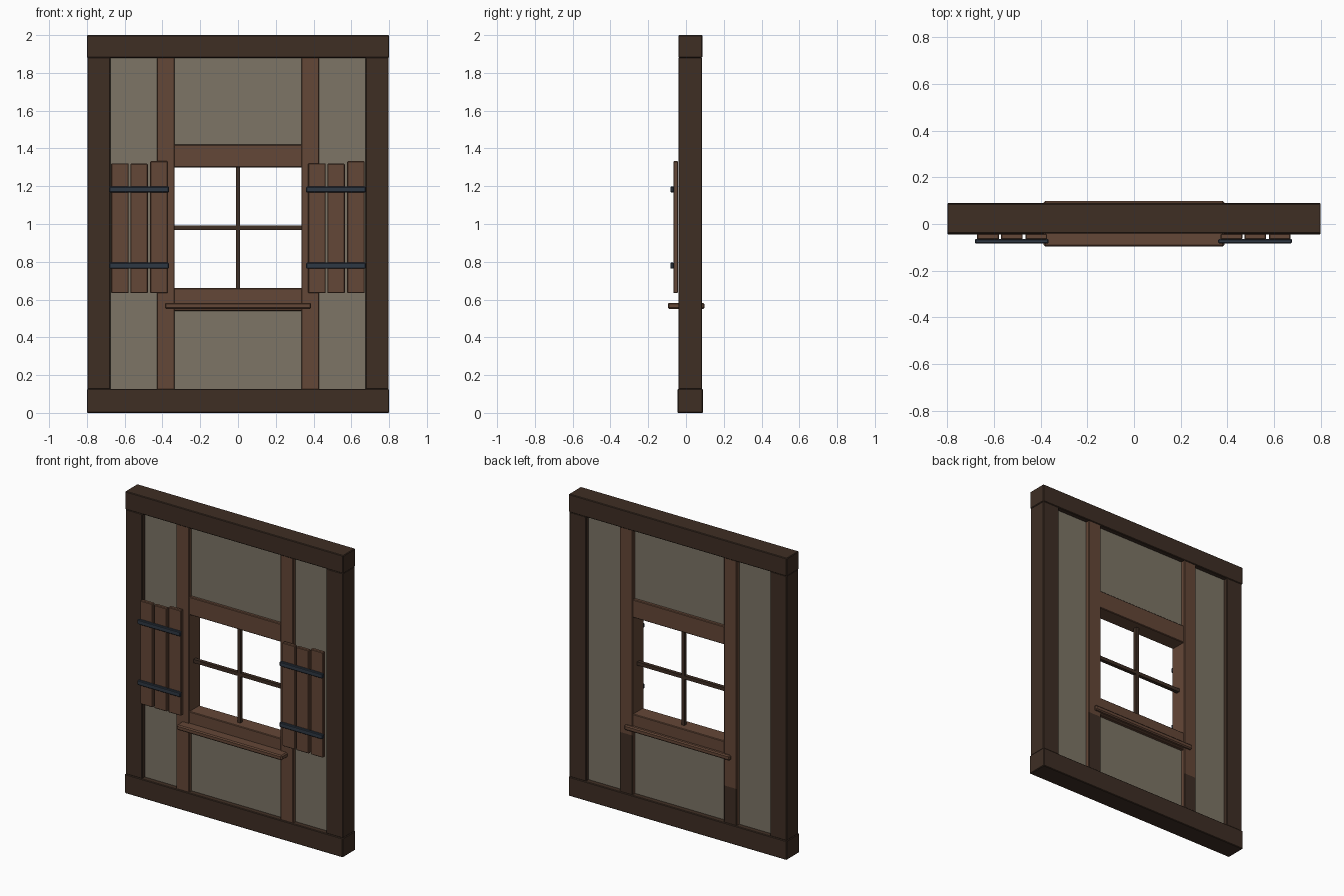
import bpy, bmesh

if "Cube" in bpy.data.objects:
    bpy.data.objects.remove(bpy.data.objects["Cube"])


def material(name, hex_code):
    def lin(c):
        return c / 12.92 if c <= 0.04045 else ((c + 0.055) / 1.055) ** 2.4
    m = bpy.data.materials.new(name)
    rgb = [lin(int(hex_code[i:i + 2], 16) / 255) for i in (0, 2, 4)]
    m.diffuse_color = (*rgb, 1)
    m.use_nodes = True
    m.node_tree.nodes["Principled BSDF"].inputs["Base Color"].default_value = m.diffuse_color
    return m


DARK = material("dark_timber", "3E2E24")
BROWN = material("brown_timber", "644737")
WALL = material("grey_plaster", "7D7566")
IRON = material("blue_iron", "2F3844")


def box(name, x, y, z, mat, bevel=0.004):
    """Box from (min, max) ranges, with chamfered edges."""
    bm = bmesh.new()
    bmesh.ops.create_cube(bm, size=1)
    for v in bm.verts:
        v.co = [r[0] if c < 0 else r[1] for c, r in zip(v.co, (x, y, z))]
    if bevel:
        bmesh.ops.bevel(bm, geom=bm.edges[:], offset=bevel, segments=1, affect='EDGES')
    me = bpy.data.meshes.new(name)
    bm.to_mesh(me)
    bm.free()
    me.materials.append(mat)
    ob = bpy.data.objects.new(name, me)
    bpy.context.collection.objects.link(ob)
    return ob


def darken_back(ob, height):
    """Cut the post at a height and darken its back face below the cut."""
    me = ob.data
    me.materials.append(DARK)
    bm = bmesh.new()
    bm.from_mesh(me)
    bmesh.ops.bisect_plane(bm, geom=bm.verts[:] + bm.edges[:] + bm.faces[:],
                           plane_co=(0, 0, height), plane_no=(0, 0, 1))
    for f in bm.faces:
        if f.normal.y > 0.5 and f.calc_center_median().z < height:
            f.material_index = 1
    bm.to_mesh(me)
    bm.free()


# Heavy outer frame
box("bottom_beam", (-0.8, 0.8), (-0.045, 0.09), (0, 0.127), DARK)
box("top_beam", (-0.8, 0.8), (-0.04, 0.087), (1.88, 2.0), DARK)
for side, s in (("left", -1), ("right", 1)):
    def span(a, b):
        return tuple(sorted((a * s, b * s)))
    box(side + "_outer_post", span(0.675, 0.797), (-0.04, 0.085), (0.125, 1.882), DARK)
    post = box(side + "_window_post", span(0.335, 0.43), (-0.036, 0.082), (0.12, 1.885), BROWN)
    darken_back(post, 0.37 if s < 0 else 0.52)
    box(side + "_wall_panel", span(0.42, 0.685), (-0.01, 0.055), (0.11, 1.89), WALL, 0)

# Plaster above and below the window
box("upper_wall_panel", (-0.345, 0.345), (-0.01, 0.055), (1.40, 1.89), WALL, 0)
box("lower_wall_panel", (-0.345, 0.345), (-0.01, 0.055), (0.11, 0.56), WALL, 0)

# Window rails, sill and glazing bars
box("window_head", (-0.34, 0.34), (-0.03, 0.076), (1.30, 1.42), BROWN)
box("window_bottom_rail", (-0.34, 0.34), (-0.03, 0.076), (0.54, 0.66), BROWN)
box("window_sill", (-0.387, 0.387), (-0.096, 0.098), (0.55, 0.583), BROWN, 0.007)
box("vertical_glazing_bar", (-0.011, 0.011), (0.01, 0.034), (0.65, 1.31), DARK, 0)
box("horizontal_glazing_bar", (-0.34, 0.34), (0.01, 0.034), (0.968, 0.991), DARK, 0)

# Open shutters: three boards and two iron straps each
for side, x0 in (("left", -0.672), ("right", 0.371)):
    for i, (dx, top) in enumerate(((0, 1.321), (0.102, 1.319), (0.207, 1.333))):
        box(f"{side}_shutter_board_{i + 1}", (x0 + dx, x0 + dx + 0.093),
            (-0.067, -0.042), (0.634, top), BROWN)
    for level, z in (("lower", 0.764), ("upper", 1.167)):
        box(f"{side}_{level}_strap", (x0 - 0.01, x0 + 0.306),
            (-0.083, -0.064), (z, z + 0.031), IRON)
